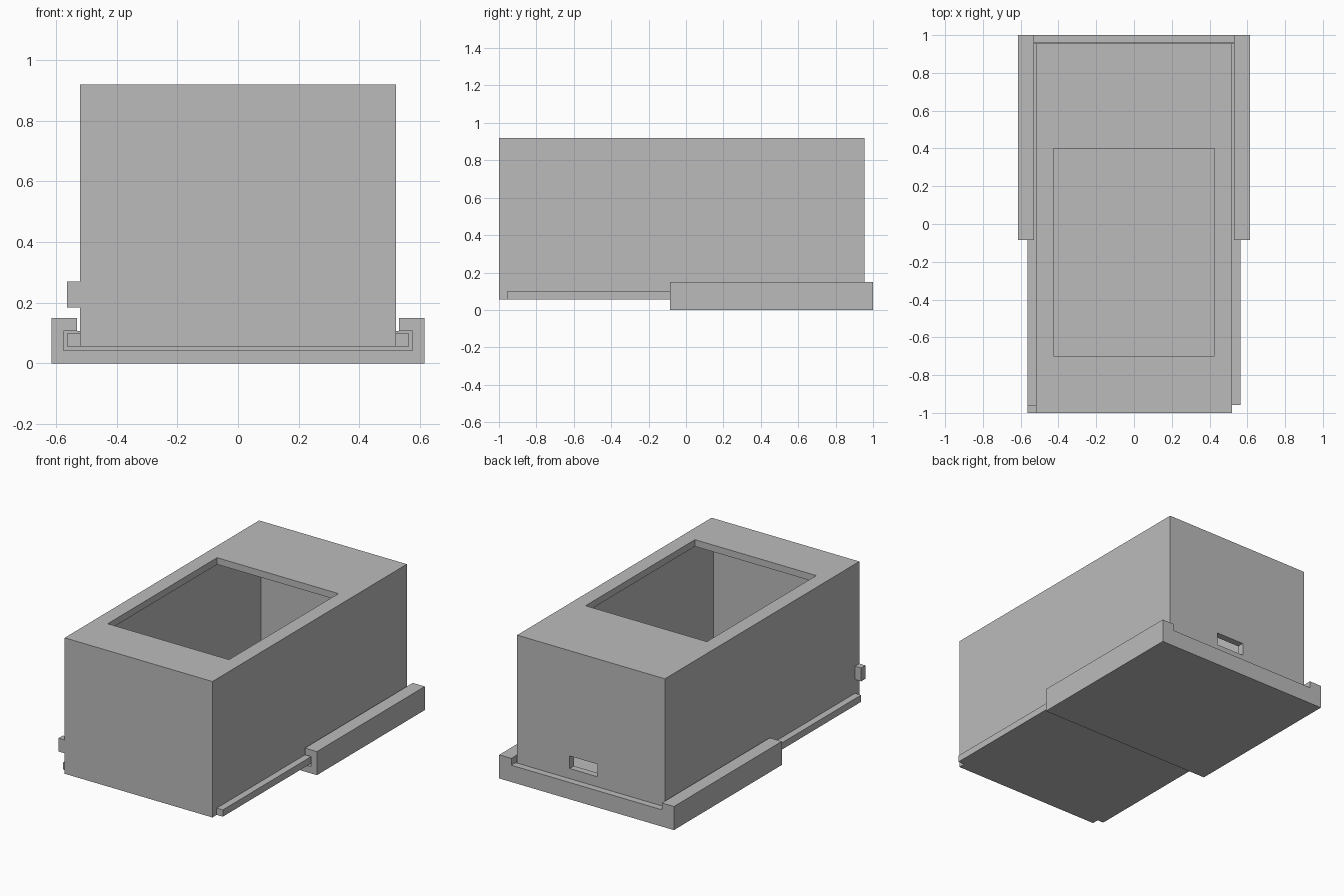
import bpy

cube = bpy.data.objects.get("Cube")
if cube:
    bpy.data.objects.remove(cube, do_unlink=True)

grey = bpy.data.materials.new("plain_grey")
grey.use_nodes = True
COLOUR = (0.5, 0.5, 0.5, 1)
grey.diffuse_color = COLOUR
grey.node_tree.nodes["Principled BSDF"].inputs["Base Color"].default_value = COLOUR

WALL = 0.043


def box(name, xs, ys, zs):
    """Box spanning the given (low, high) ranges."""
    verts = [(x, y, z) for x in xs for y in ys for z in zs]
    faces = [(0, 1, 3, 2), (4, 6, 7, 5), (0, 4, 5, 1),
             (2, 3, 7, 6), (0, 2, 6, 4), (1, 5, 7, 3)]
    mesh = bpy.data.meshes.new(name)
    mesh.from_pydata(verts, [], faces)
    mesh.materials.append(grey)
    obj = bpy.data.objects.new(name, mesh)
    bpy.context.collection.objects.link(obj)
    return obj


def cut(target, *cutters):
    """Subtract the cutters, bake the result and delete the cutters."""
    for cutter in cutters:
        cutter.hide_render = True
        mod = target.modifiers.new("cut", 'BOOLEAN')
        mod.operation = 'DIFFERENCE'
        mod.solver = 'EXACT'
        mod.object = cutter
    bpy.context.view_layer.update()
    depsgraph = bpy.context.evaluated_depsgraph_get()
    baked = bpy.data.meshes.new_from_object(target.evaluated_get(depsgraph))
    target.modifiers.clear()
    target.data = baked
    for cutter in cutters:
        bpy.data.objects.remove(cutter, do_unlink=True)


# Hollow case with a window in the lid and a port in the back wall
half, front, back, low, top = 0.52, -1.0, 0.955, 0.055, 0.92
case = box("case", (-half, half), (front, back), (low, top))
cut(case,
    box("cavity", (-half + WALL, half - WALL),
        (front + WALL, back - WALL), (low + WALL, top - WALL)),
    box("lid_window", (-0.427, 0.427), (-0.70, 0.40), (0.5, 1.1)),
    box("back_port", (-0.045, 0.15), (0.8, 1.1), (0.17, 0.25)))

# Slide rails along the foot of the case
for side, name in ((1, "left_rail"), (-1, "right_rail")):
    xs = sorted((side * half, side * (half + WALL)))
    box(name, xs, (front + WALL, back), (low, low + WALL))

# Small catch block at the front of the right side
box("catch_block", (-half - WALL, -half), (front, front + WALL), (0.185, 0.27))

# Mounting tray: wide channel stopped at the back, narrow slot open right through
tray = box("tray", (-0.615, 0.615), (-0.085, 1.0), (0, 0.15))
cut(tray,
    box("channel", (-0.575, 0.575), (-0.3, 1.0 - WALL), (WALL, 0.107)),
    box("slot", (-0.53, 0.53), (-0.3, 1.2), (0.1068, 0.3)))
